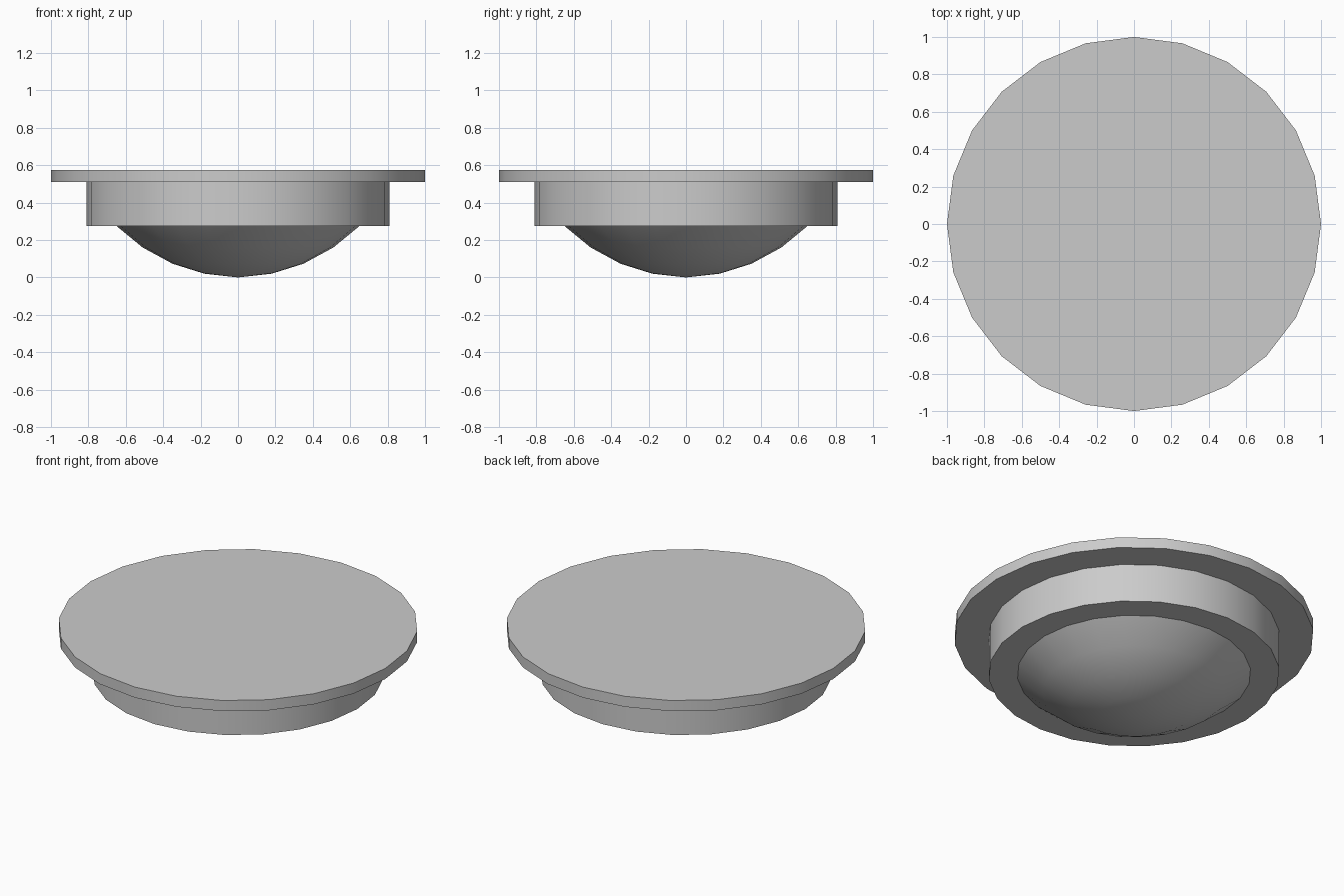
import bpy, bmesh, math

if "Cube" in bpy.data.objects:
    bpy.data.objects.remove(bpy.data.objects["Cube"])

SIDES = 24


def lathe(name, profile):
    """Spin an (r, z) profile around the z axis; r = 0 makes a pole."""
    bm = bmesh.new()
    verts = [bm.verts.new((r, 0, z)) for r, z in profile]
    edges = [bm.edges.new(pair) for pair in zip(verts, verts[1:])]
    bmesh.ops.spin(bm, geom=verts + edges, cent=(0, 0, 0), axis=(0, 0, 1),
                   angle=math.tau, steps=SIDES, use_merge=False)
    bmesh.ops.remove_doubles(bm, verts=bm.verts, dist=1e-4)
    bmesh.ops.recalc_face_normals(bm, faces=bm.faces)
    mesh = bpy.data.meshes.new(name)
    bm.to_mesh(mesh)
    bm.free()
    obj = bpy.data.objects.new(name, mesh)
    bpy.context.collection.objects.link(obj)
    bpy.ops.object.select_all(action='DESELECT')
    obj.select_set(True)
    bpy.context.view_layer.objects.active = obj
    bpy.ops.object.shade_smooth_by_angle(angle=math.radians(30))
    return obj


# Wide flat top plate
lathe("top_plate", [(0, 0.51), (1, 0.51), (1, 0.575), (0, 0.575)])

# Ring-shaped collar under the plate
lathe("collar", [(0.65, 0.51), (0.65, 0.275), (0.81, 0.275),
                 (0.81, 0.51), (0.65, 0.51)])

# Shallow dome bulging out of the collar, capped inside it
lathe("dome", [(0, 0.0), (0.18, 0.02), (0.35, 0.073), (0.51, 0.16),
               (0.65, 0.275), (0, 0.275)])
